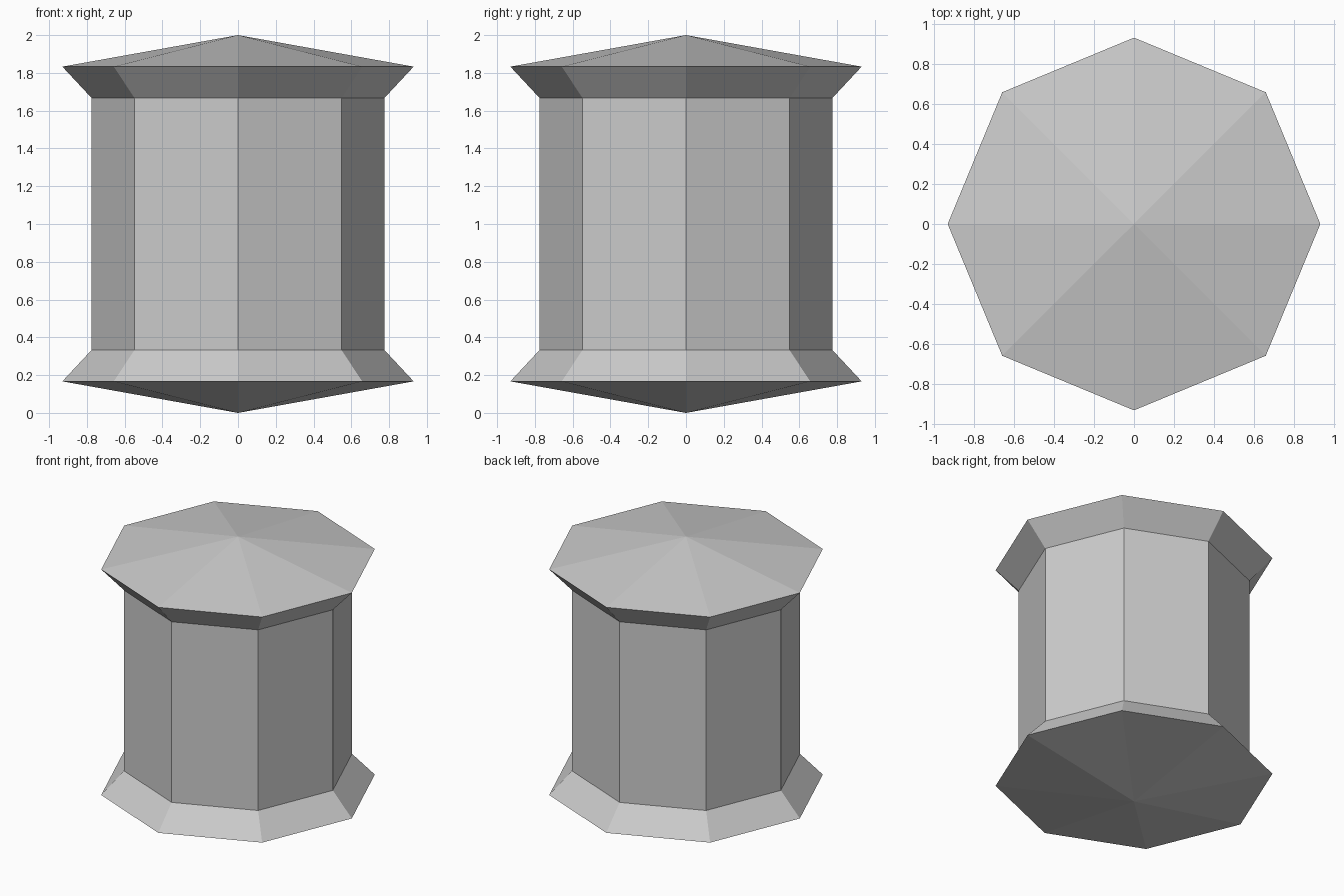
import bpy
import bmesh
from math import cos, sin, tau

SIDES = 8
HEIGHT = 2.0
RIM, SHAFT = 0.93, 0.775          # corner radii
RIM_Z, SHAFT_Z = 0.167, 0.333     # heights of rim and shaft foot

cube = bpy.data.objects.get("Cube")
if cube:
    bpy.data.objects.remove(cube, do_unlink=True)

stone = bpy.data.materials.new("grey stone")
stone.use_nodes = True
colour = (0.6, 0.6, 0.6, 1)
stone.diffuse_color = colour
stone.node_tree.nodes["Principled BSDF"].inputs["Base Color"].default_value = colour


def octagonal_part(name, profile):
    """Turn (radius, height) points into flat faces; radius 0 is a single apex."""
    bm = bmesh.new()
    rings = []
    for radius, z in profile:
        if radius == 0:
            rings.append([bm.verts.new((0, 0, z))] * SIDES)
        else:
            rings.append([bm.verts.new((radius * cos(tau * i / SIDES),
                                        radius * sin(tau * i / SIDES), z))
                          for i in range(SIDES)])
    for low, high in zip(rings, rings[1:]):
        for i in range(SIDES):
            j = (i + 1) % SIDES
            corners = dict.fromkeys((low[i], low[j], high[j], high[i]))
            bm.faces.new(list(corners))
    mesh = bpy.data.meshes.new(name)
    bm.to_mesh(mesh)
    bm.free()
    mesh.materials.append(stone)
    obj = bpy.data.objects.new(name, mesh)
    bpy.context.collection.objects.link(obj)
    return obj


# Pointed foot with a flared skirt
foot = [(0, 0), (RIM, RIM_Z), (SHAFT, SHAFT_Z)]
octagonal_part("base", foot)

# Straight shaft
octagonal_part("shaft", [(SHAFT, SHAFT_Z), (SHAFT, HEIGHT - SHAFT_Z)])

# Cap mirrors the foot
octagonal_part("cap", [(r, HEIGHT - z) for r, z in reversed(foot)])
